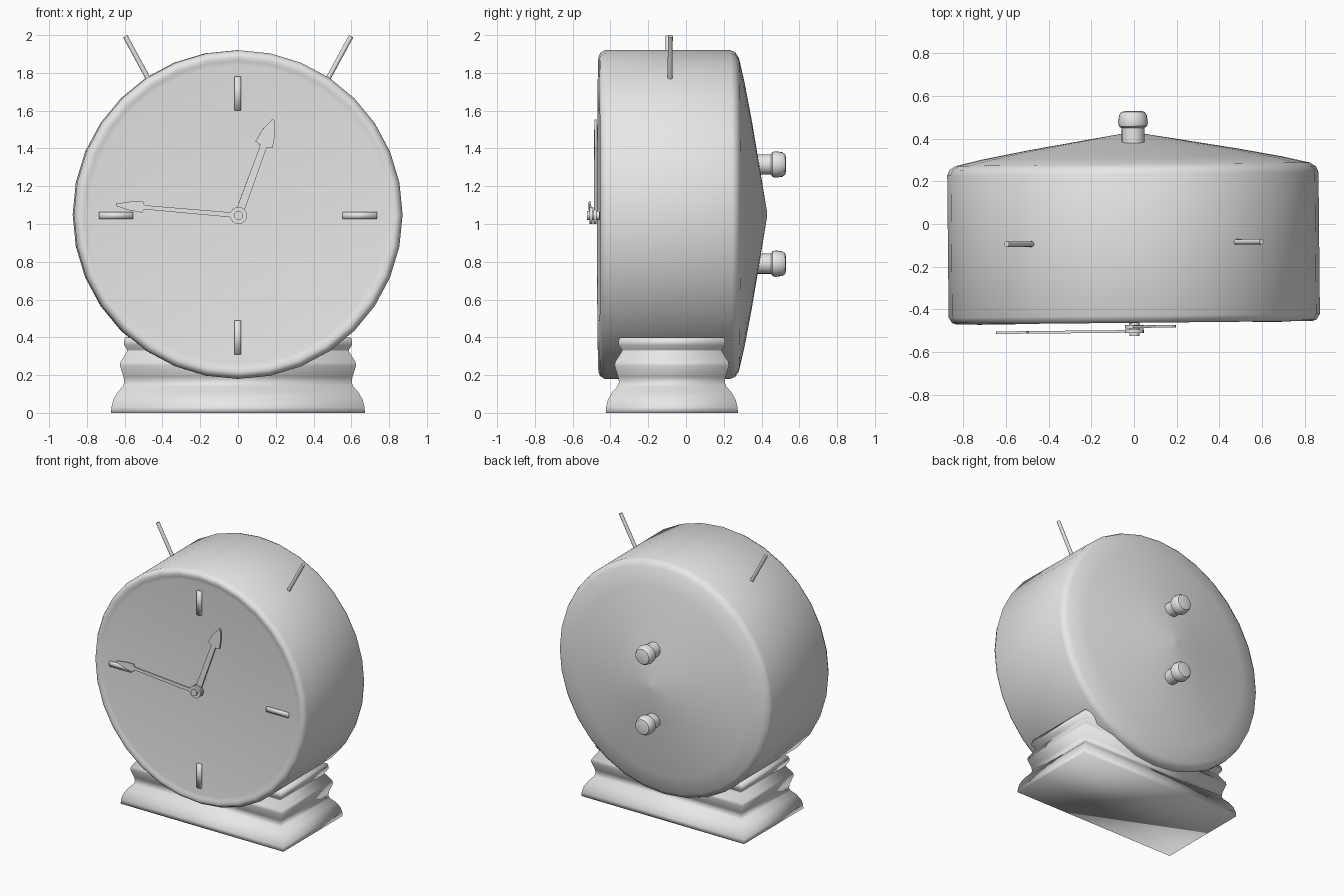
import bpy, bmesh, math
from mathutils import Matrix, Vector

cube = bpy.data.objects.get("Cube")
if cube:
    bpy.data.objects.remove(cube, do_unlink=True)

grey = bpy.data.materials.new("plain_grey")
grey.use_nodes = True
colour = (0.8, 0.8, 0.8, 1)
grey.diffuse_color = colour
grey.node_tree.nodes["Principled BSDF"].inputs["Base Color"].default_value = colour

CENTRE = Vector((-0.003, 0, 1.05))
TURN = Matrix.Rotation(0.01, 4, 'Z')   # the clock sits slightly turned on its base


def finish(name, bm, matrix=Matrix(), angle=40):
    """Turn a bmesh into a shaded object; angle=180 smooths every edge."""
    bm.transform(matrix)
    bmesh.ops.recalc_face_normals(bm, faces=bm.faces)
    mesh = bpy.data.meshes.new(name)
    bm.to_mesh(mesh)
    bm.free()
    mesh.materials.append(grey)
    obj = bpy.data.objects.new(name, mesh)
    bpy.context.collection.objects.link(obj)
    bpy.ops.object.select_all(action='DESELECT')
    obj.select_set(True)
    bpy.context.view_layer.objects.active = obj
    if angle == 180:
        bpy.ops.object.shade_smooth()
    else:
        bpy.ops.object.shade_smooth_by_angle(angle=math.radians(angle))
    return obj


def loft(bm, rings):
    """Skin a list of closed rings and cap both ends."""
    loops = [[bm.verts.new(p) for p in ring] for ring in rings]
    n = len(loops[0])
    for a, b in zip(loops, loops[1:]):
        for i in range(n):
            j = (i + 1) % n
            bm.faces.new((a[i], a[j], b[j], b[i]))
    bm.faces.new(loops[0])
    bm.faces.new(loops[-1])


def lathe(name, profile, centre, steps, angle=40):
    """Spin (radius, y) points round the y axis."""
    bm = bmesh.new()
    turns = [2 * math.pi * i / steps for i in range(steps)]
    loft(bm, [[(r * math.sin(t), y, r * math.cos(t)) for t in turns]
              for r, y in profile])
    return finish(name, bm, TURN @ Matrix.Translation(centre), angle)


# Case with a shallow rim round the dial and a domed back
lathe("clock_case", [(0.79, -0.452), (0.815, -0.456), (0.835, -0.463),
                     (0.855, -0.455), (0.87, -0.43), (0.87, 0.235),
                     (0.86, 0.26), (0.83, 0.28), (0.7, 0.31), (0.5, 0.348),
                     (0.25, 0.39), (0.01, 0.43)], CENTRE, 32, 60)

# Dial marks at the four quarters
for i, name in enumerate(("top", "right", "bottom", "left")):
    bm = bmesh.new()
    bmesh.ops.create_cube(bm, size=1)
    bm.transform(Matrix.Translation((0, -0.455, 0.645))
                 @ Matrix.Diagonal((0.035, 0.02, 0.18, 1)))
    spin = Matrix.Rotation(i * math.pi / 2, 4, 'Y')
    finish("mark_" + name, bm,
           TURN @ Matrix.Translation((-0.005, 0, 1.045)) @ spin, 180)


# Hands: straight arm, pointed head and round boss
def hand(name, tilt, y, length, arm, head_width):
    neck = length - 0.15
    half = [(arm * 1.2, 0), (arm, neck), (head_width, neck + 0.01),
            (head_width * 0.75, neck + 0.08), (0.006, length)]
    outline = half + [(-x, z) for x, z in reversed(half)]
    bm = bmesh.new()
    loft(bm, [[(x, d, z) for x, z in outline] for d in (-0.006, 0.006)])
    place = Matrix.Translation((CENTRE.x, y, CENTRE.z - 0.005))
    finish(name, bm, TURN @ place @ Matrix.Rotation(math.radians(tilt), 4, 'Y'))
    lathe(name + "_boss", [(0.045, -0.008), (0.045, 0.008)],
          place.translation, 16)


hand("hour_hand", 20, -0.481, 0.54, 0.018, 0.048)
hand("minute_hand", -85, -0.503, 0.65, 0.011, 0.03)
lathe("hand_spindle", [(0.024, -0.525), (0.024, -0.44)],
      CENTRE - Vector((0, 0, 0.005)), 16)

# Winding knobs on the back
for name, z in (("upper_knob", 1.315), ("lower_knob", 0.79)):
    lathe(name, [(0.054, 0.36), (0.054, 0.45), (0.066, 0.458), (0.07, 0.475),
                 (0.065, 0.51), (0.055, 0.525), (0.035, 0.53)],
          Vector((0, 0, z)), 20)

# Slanted rods on top of the case
for name, side in (("right_rod", -1), ("left_rod", 1)):
    low, high = Vector((side * 0.46, 0, 1.74)), Vector((side * 0.598, 0, 1.994))
    bm = bmesh.new()
    bmesh.ops.create_cone(bm, cap_ends=True, segments=12, radius1=0.013,
                          radius2=0.013, depth=(high - low).length)
    aim = (high - low).to_track_quat('Z', 'Y').to_matrix().to_4x4()
    finish(name, bm, TURN @ Matrix.Translation((low + high) / 2 - Vector((0, 0.089, 0))) @ aim)

# Moulded rectangular base: (inset, height) steps
steps = [(0, 0), (0.002, 0.03), (0.012, 0.07), (0.035, 0.11), (0.062, 0.14),
         (0.07, 0.16), (0.066, 0.19), (0.047, 0.25), (0.05, 0.27),
         (0.085, 0.325), (0.085, 0.335), (0.068, 0.36), (0.068, 0.38), (0.075, 0.4)]
bm = bmesh.new()
loft(bm, [[(sx * (0.672 - d), sy * (0.35 - d) - 0.075, z)
           for sx, sy in ((-1, -1), (1, -1), (1, 1), (-1, 1))] for d, z in steps])
finish("base", bm, angle=180)
